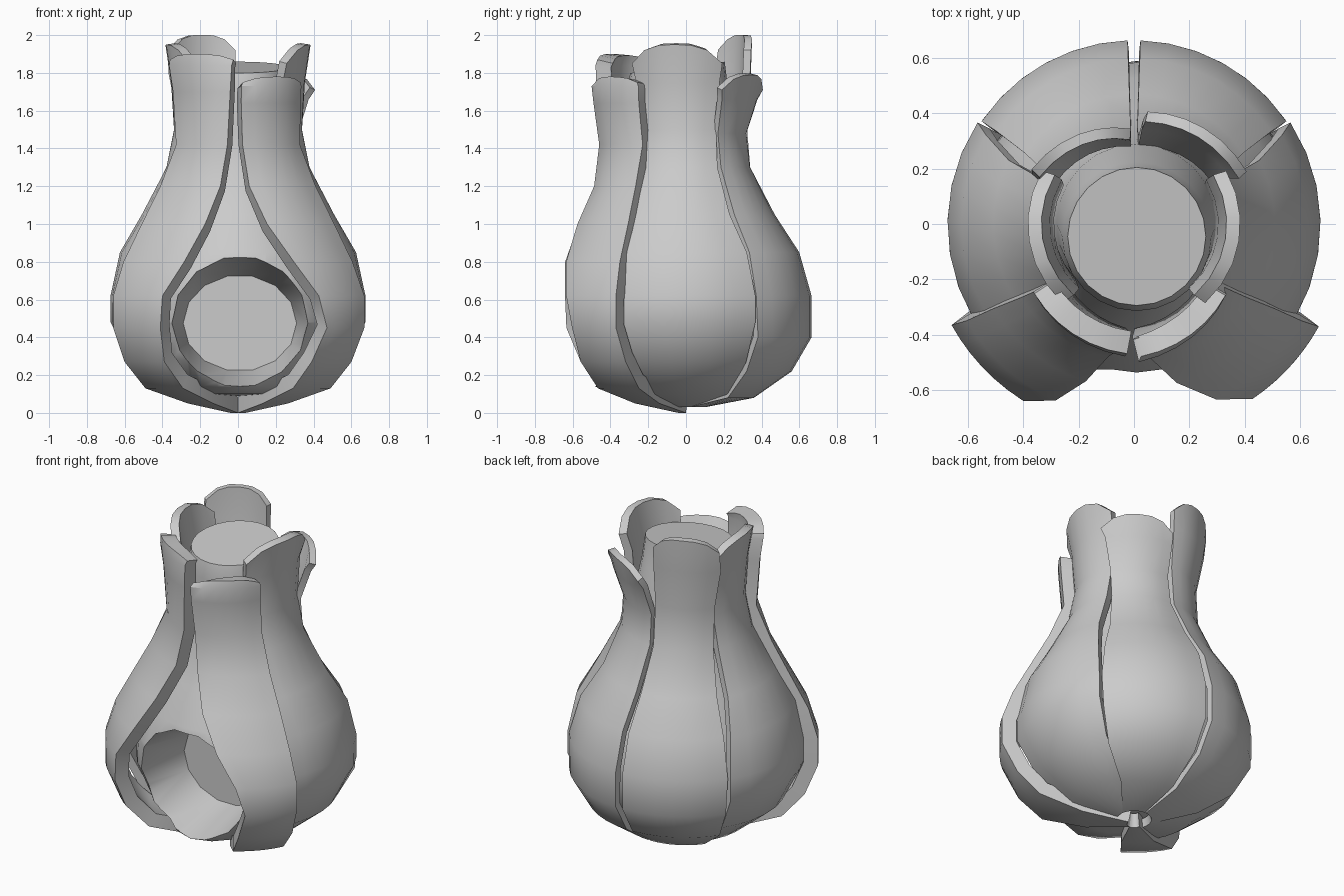
import bpy, bmesh, math

if "Cube" in bpy.data.objects:
    bpy.data.objects.remove(bpy.data.objects["Cube"])

grey = bpy.data.materials.new("warm_grey")
grey.diffuse_color = (0.6, 0.6, 0.6, 1)
grey.use_nodes = True
grey.node_tree.nodes["Principled BSDF"].inputs["Base Color"].default_value = grey.diffuse_color


def finish(name, bm):
    mesh = bpy.data.meshes.new(name)
    bm.to_mesh(mesh)
    bm.free()
    obj = bpy.data.objects.new(name, mesh)
    bpy.context.collection.objects.link(obj)
    mesh.materials.append(grey)
    return obj


def activate(obj):
    bpy.ops.object.select_all(action='DESELECT')
    obj.select_set(True)
    bpy.context.view_layer.objects.active = obj


def smooth(obj, angle=35):
    activate(obj)
    bpy.ops.object.shade_smooth_by_angle(angle=math.radians(angle))


def skin(bm, rings, closed):
    n = len(rings[0])
    for low, high in zip(rings, rings[1:]):
        for j in range(n if closed else n - 1):
            k = (j + 1) % n
            bm.faces.new((low[j], low[k], high[k], high[j]))


# A petal is a curved sheet: each row is height, radius, start angle, end angle
# and, where the sheet is not concentric, a different radius at the end angle
def petal(name, rows, mirror=False, droop=0.06, thick=0.05, cols=6):
    bm = bmesh.new()
    rings = []
    for i, (z, r0, a0, a1, *end) in enumerate(rows):
        r1 = end[0] if end else r0
        ring = []
        for j in range(cols + 1):
            u = j / cols
            a = math.radians(a0 + (a1 - a0) * u)
            r = r0 + (r1 - r0) * u
            sag = droop * abs(2 * u - 1) ** 3 if i == len(rows) - 1 else 0
            x = r * math.cos(a) * (-1 if mirror else 1)
            ring.append(bm.verts.new((x, r * math.sin(a), z - sag)))
        rings.append(ring[::-1] if mirror else ring)
    skin(bm, rings, False)
    obj = finish(name, bm)
    activate(obj)
    mod = obj.modifiers.new("thickness", 'SOLIDIFY')
    mod.thickness, mod.offset = thick, -1
    bpy.ops.object.modifier_apply(modifier=mod.name)
    smooth(obj)


side = [(.03, .1, -40, 60), (.1, .36, -32, 40), (.27, .57, -29, 34),
        (.48, .675, -30, 33), (.62, .675, -31, 33), (.85, .625, -31, 31),
        (1.05, .51, -34, 27), (1.3, .38, -38, 26), (1.5, .34, -42, 28),
        (1.75, .355, -48, 30), (1.95, .385, -48, 30)]
front_low = [(0, .04, -90, 0), (.05, .3, -64, -28), (.13, .55, -58, -27),
             (.27, .68, -55, -28)]
front_right = front_low + [
    (.45, .765, -52, -29), (.62, .765, -56, -29), (.8, .7, -65, -30),
    (1.0, .595, -75, -31), (1.2, .49, -83, -33), (1.42, .46, -87, -35, .4),
    (1.64, .49, -88, -37, .415), (1.73, .5, -88, -37, .42), (1.78, .48, -87, -38, .42)]
front_left = front_low + [
    (.45, .755, -57, -29), (.62, .755, -58, -29), (.8, .7, -66, -30),
    (1.0, .595, -73, -31), (1.2, .49, -79, -33), (1.42, .46, -83, -35, .4),
    (1.7, .475, -85, -35, .42), (1.84, .48, -86, -34, .44), (1.9, .47, -87, -35, .44)]
back = [(.03, .1, 10, 88), (.08, .36, 38, 88), (.22, .56, 35, 88),
        (.4, .665, 35, 88), (.62, .665, 34, 88), (.85, .6, 34, 88),
        (1.05, .47, 33, 88), (1.3, .37, 30, 88, .34)]

petal("side_petal_right", side, droop=.1)
petal("side_petal_left", side, mirror=True, droop=.1)
petal("front_petal_right", front_right, droop=.03, thick=.085)
petal("front_petal_left", front_left, mirror=True, droop=.03, thick=.085)
petal("back_petal_right", back + [(1.48, .36, 28, 87, .32), (1.66, .42, 27, 85, .38),
                                  (1.79, .45, 25, 83, .41)], droop=.08, thick=.04)
petal("back_petal_left", back + [(1.55, .36, 28, 88, .32), (1.8, .41, 26, 88, .34),
                                 (2.0, .42, 28, 88, .345)], mirror=True, droop=.08, thick=.04)

# Inner core: a lathed vase with a tilted flat cap; the last value of each
# profile point pushes the lower front forward to carry the opening
bm = bmesh.new()
profile = [(.09, .04, 0), (.1, .24, .35), (.14, .35, .38), (.28, .5, .15),
           (.48, .59, 0), (.65, .585, 0), (.85, .53, 0), (1.05, .41, 0),
           (1.3, .31, 0), (1.5, .29, 0), (1.7, .27, 0), (1.83, .25, 0)]
SIDES = 24
rings = []
for z, r, push in profile:
    ring = []
    for j in range(SIDES):
        a = 2 * math.pi * j / SIDES
        f = 1 + push * max(0, -math.sin(a)) ** 6
        y = r * f * math.sin(a) - (.045 if z > 1.6 else 0)
        tilt = .12 * (y + .04) if z > 1.8 else 0
        ring.append(bm.verts.new((r * f * math.cos(a) + .01, y, z + tilt)))
    rings.append(ring)
skin(bm, rings, True)
bm.faces.new(rings[-1])
bm.faces.new(rings[0][::-1])
core = finish("inner_core", bm)

# Tapered round opening cut into the front of the core
bm = bmesh.new()
rings = []
for y, rx, rz in ((-.12, .3, .255), (-.8, .42, .42)):
    rings.append([bm.verts.new((.01 + rx * math.cos(2 * math.pi * j / 14), y,
                                .475 + rz * math.sin(2 * math.pi * j / 14)))
                  for j in range(14)])
skin(bm, rings, True)
for ring in rings:
    bm.faces.new(ring)
bmesh.ops.recalc_face_normals(bm, faces=bm.faces)
cutter = finish("opening_cutter", bm)
cutter.hide_render = True
activate(core)
cut = core.modifiers.new("opening", 'BOOLEAN')
cut.object, cut.operation, cut.solver = cutter, 'DIFFERENCE', 'EXACT'
bpy.ops.object.modifier_apply(modifier=cut.name)
bpy.data.objects.remove(cutter)
smooth(core, 40)
